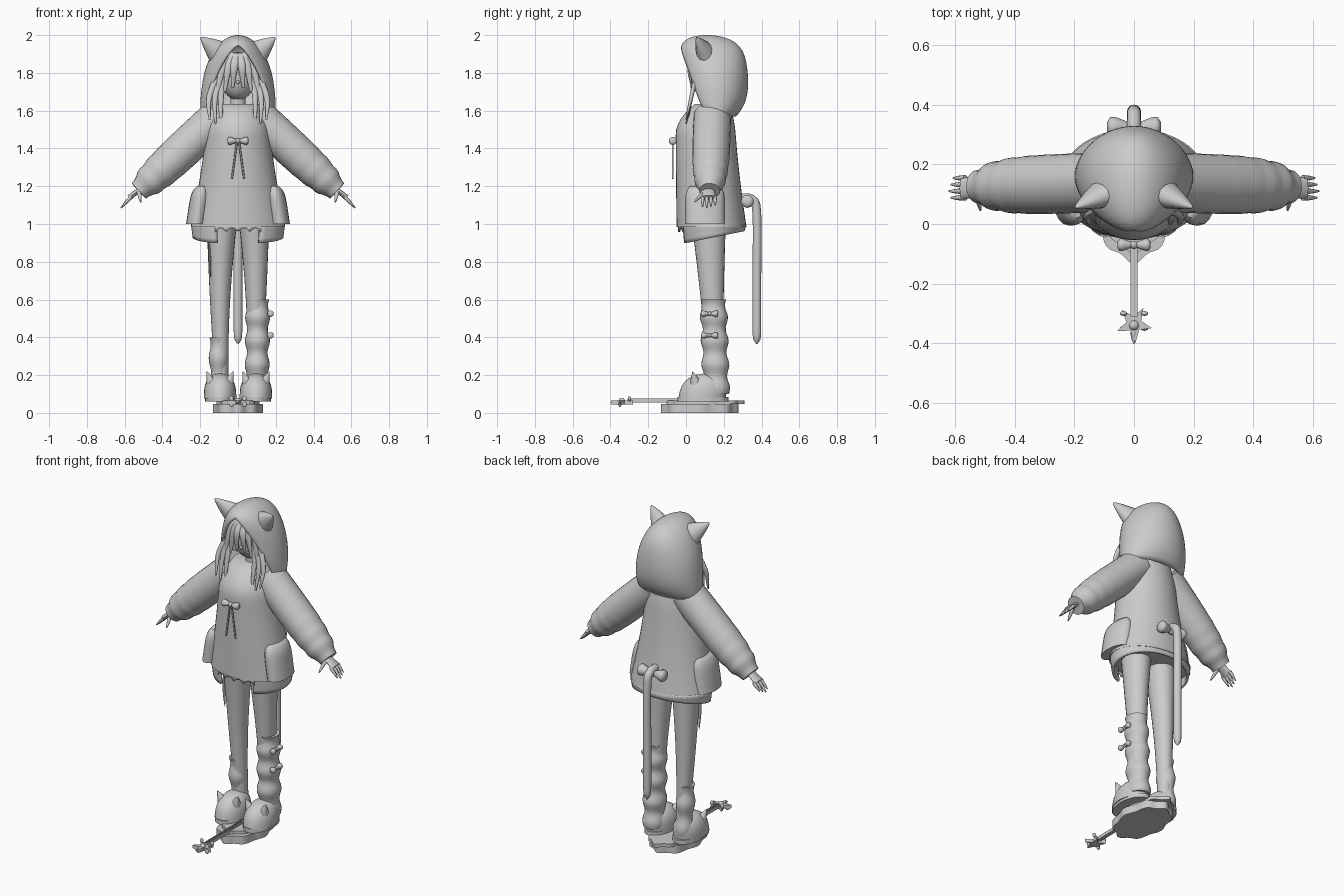
import bpy, bmesh, math
from math import sin, cos, pi, sqrt, radians
from mathutils import Vector

default_cube = bpy.data.objects.get("Cube")
if default_cube:
    bpy.data.objects.remove(default_cube)

grey = bpy.data.materials.new("plain grey")
grey.use_nodes = True
grey.diffuse_color = (.6, .6, .6, 1)
grey.node_tree.nodes["Principled BSDF"].inputs["Base Color"].default_value = grey.diffuse_color

SIDES = (("left", 1), ("right", -1))


def finish(name, bm, angle=50):
    bmesh.ops.remove_doubles(bm, verts=bm.verts, dist=.0004)
    bmesh.ops.recalc_face_normals(bm, faces=bm.faces)
    mesh = bpy.data.meshes.new(name)
    bm.to_mesh(mesh)
    bm.free()
    mesh.materials.append(grey)
    part = bpy.data.objects.new(name, mesh)
    bpy.context.collection.objects.link(part)
    for other in bpy.context.selected_objects:
        other.select_set(False)
    bpy.context.view_layer.objects.active = part
    part.select_set(True)
    bpy.ops.object.shade_smooth_by_angle(angle=radians(angle))
    return part


def skin(bm, rings, closed):
    for low, high in zip(rings, rings[1:]):
        for j in range(len(low) if closed else len(low) - 1):
            k = (j + 1) % len(low)
            bm.faces.new((low[j], low[k], high[k], high[j]))


def stack(name, section, levels=16, sides=32, mirror=1, gapped=False):
    """Horizontal ellipses; section(t) gives x, y, z, depth, width and a front gap angle."""
    bm = bmesh.new()
    rings = []
    for i in range(levels + 1):
        x, y, z, depth, width, gap = section(i / levels)
        ring = []
        for j in range(sides + 1 if gapped else sides):
            turn = gap + (2 * pi - 2 * gap) * j / sides
            ring.append(bm.verts.new((mirror * (x + width * sin(turn)), y - depth * cos(turn), z)))
        rings.append(ring)
    skin(bm, rings, not gapped)
    if not gapped:
        bm.faces.new(rings[0])
        bm.faces.new(rings[-1])
    return finish(name, bm)


def limb(name, points, radius, flat=1, mirror=1, steps=16, sides=12):
    """Sweep an ellipse along a smooth path; radius(t) sets its size."""
    points = [Vector(p) for p in points]
    spans = len(points) - 1

    def at(t):
        i = min(int(t * spans), spans - 1)
        f = t * spans - i
        a, b = points[i], points[i + 1]
        into = (b - points[i - 1]) / 2 if i else b - a
        away = (points[i + 2] - a) / 2 if i + 2 <= spans else b - a
        bend = f * (1 - f)
        return a.lerp(b, f * f * (3 - 2 * f)) + into * bend * (1 - f) - away * bend * f

    bm = bmesh.new()
    rings = []
    for i in range(steps + 1):
        t = i / steps
        along = (at(min(t + .01, 1)) - at(max(t - .01, 0))).normalized()
        guide = Vector((0, 1, 0)) if abs(along.y) < .8 else Vector((0, 0, 1))
        u = (guide - along * guide.dot(along)).normalized()
        v = u.cross(along)
        ring = []
        for j in range(sides):
            turn = 2 * pi * j / sides
            p = at(t) + radius(t) * (u * cos(turn) + v * flat * sin(turn))
            ring.append(bm.verts.new((p.x * mirror, p.y, p.z)))
        rings.append(ring)
    skin(bm, rings, True)
    bm.faces.new(rings[0])
    bm.faces.new(rings[-1])
    return finish(name, bm)


def ball(name, centre, size):
    bm = bmesh.new()
    bmesh.ops.create_uvsphere(bm, u_segments=24, v_segments=14, radius=1)
    bmesh.ops.scale(bm, vec=size, verts=bm.verts)
    bmesh.ops.translate(bm, vec=centre, verts=bm.verts)
    return finish(name, bm)


def plate(name, outline, bottom, top):
    bm = bmesh.new()
    face = bm.faces.new([bm.verts.new((x, y, bottom)) for x, y in outline])
    raised = bmesh.ops.extrude_face_region(bm, geom=[face])["geom"]
    verts = [g for g in raised if isinstance(g, bmesh.types.BMVert)]
    bmesh.ops.translate(bm, vec=(0, 0, top - bottom), verts=verts)
    return finish(name, bm, 30)


def bow(name, centre, size, along):
    centre, along = Vector(centre), Vector(along) * size
    for side, s in SIDES:
        limb(f"{name}_{side}_loop", [centre, centre + along * s],
             lambda t: size * (.1 + .4 * t * sqrt(1.05 - t ** 6)), steps=10)
    ball(f"{name}_knot", centre, [size / 4] * 3)


def thicken(part, amount):
    cloth = part.modifiers.new("cloth", "SOLIDIFY")
    cloth.thickness = amount
    cloth.offset = -1


def taper(start, end=.003):
    return lambda t: start + (end - start) * t * t


# Hood with a pointed front opening
def hood(s):
    t = sin(s * pi / 2)
    depth = .175 * sqrt(1 - t ** 10) * (1 - .4 * (1 - t) ** 6)
    gap = radians(62) * sqrt(max(0, 1 - t / .87))
    return 0, .16 - .05 * t ** 3, 1.57 + .43 * t, depth, .2 * sqrt(1 - t ** 2.5), gap


thicken(stack("hood", hood, 32, 40, gapped=True), .012)

# Head and neck
ball("head", (0, .13, 1.77), (.09, .1, .115))
ball("nose", (0, .03, 1.75), (.01, .01, .01))
ball("hair_cap", (0, .15, 1.81), (.11, .12, .1))
limb("neck", [(0, .14, 1.55), (0, .14, 1.7)], lambda t: .04)


# Coat flaring to the hem, then the open lower band
def coat(t):
    flare, slope = (1 - t) ** 1.5, max(0, 4 * t - 3) ** 2
    return (0, .1 + .035 * flare + .04 * slope, .985 + .65 * t,
            (.155 + .03 * flare) * (1 - .4 * slope), (.16 + .09 * flare) * (1 - .3 * slope), 0)


def band(t):
    return 0, .14, .9 + .1 * t, .17 + .01 * t, .24 + .01 * t, radians(28)


stack("coat", coat, 24, 40)
coat_band = stack("coat_band", band, 4, 36, gapped=True)
for vert in coat_band.data.vertices:
    vert.co.z += 2 * max(vert.co.y, 0) * (1 - vert.co.z)
thicken(coat_band, .015)

# Scalloped front hem
bm = bmesh.new()
strips = []
for i in range(37):
    turn = radians(i * 5 / 3 - 30)
    x, y = .246 * sin(turn), .135 - .178 * cos(turn)
    strips.append([bm.verts.new((x, y, z)) for z in (.958 + .02 * abs(sin(i * pi / 9)), 1)])
skin(bm, strips, False)
thicken(finish("front_hem", bm), .006)

bow("drawstring_bow", (0, -.07, 1.44), .055, (1, 0, 0))

for side, s in SIDES:
    # Hood ears
    limb(f"{side}_hood_ear", [(.08, .11, 1.89), (.197, .055, 1.987)], lambda t: .055 * (1 - t) ** .8 + .002, 1.4, s)

    # Fringe and long side locks
    for i in range(3):
        x = .02 + .03 * i
        limb(f"{side}_fringe_{i}", [(x / 3, .05, 1.9), (x, .01 + x / 3, 1.83), (x * 1.4, .03, 1.72 - .02 * i)],
             taper(.012), 2, s)
        limb(f"{side}_side_lock_{i}", [(.07, .07, 1.85), (x + .07, .03, 1.68), (.07 + x, 0, 1.51 + .02 * i)],
             taper(.013), 1.5, s)

    # Drawstring cords
    limb(f"{side}_cord", [(.005, -.07, 1.44), (.032, -.07, 1.24)], lambda t: .005, 1, s)

    # Side pockets
    stack(f"{side}_pocket", lambda t: (.22 - .03 * t, .1, 1 + .2 * t, .105 * (1 - t ** 8 / 4),
                                       .055 * (1 - t ** 8 / 2), 0), 12, 20, s)

    # Sleeve with gathered cuff
    limb(f"{side}_sleeve", [(.1, .14, 1.57), (.525, .125, 1.175)],
         lambda t: .1 * sqrt(1 - .75 * t ** 5) + .006 * t ** 4 * sin(45 * t), 1, s, 28, 24)

    # Hand
    limb(f"{side}_palm", [(.5, .12, 1.2), (.575, .12, 1.14)], lambda t: .026 + .012 * t, .4, s)
    for i in range(4):
        y, reach = .088 + .022 * i, .055 - .007 * abs(i - 1)
        limb(f"{side}_finger_{i}", [(.565, y, 1.145), (.565 + reach, y, 1.145 - reach * 1.1)], taper(.01), 1, s, 6, 8)
    limb(f"{side}_thumb", [(.525, .1, 1.175), (.515, .045, 1.115)], taper(.012), 1, s, 6, 8)

    # Leg
    def leg(t):
        radius = .036 + .045 * (1 - t) ** 1.5
        return .085 + .01 * sin(pi * t), .12 + .04 * t, 1.02 - .9 * t, radius * 1.13, radius, 0

    stack(f"{side}_leg", leg, 18, 24, s)

    # Slipper on a sole, with two little ears
    stack(f"{side}_sole", lambda t: (.095, .09, .06 + .025 * t, .135, .08, 0), 2, 24, s)

    def slipper(t):
        dome = sqrt(1 - t ** 3)
        return .095, .085 + .02 * t, .075 + .135 * t, .125 * dome, .086 * dome, 0

    stack(f"{side}_slipper", slipper, 16, 24, s)
    for place, k in (("outer", 1), ("inner", -1)):
        limb(f"{side}_slipper_{place}_ear", [(.095 + k * .045, .05, .16), (.095 + k * .07, .035, .218)],
             lambda t: .028 * (1 - t) + .002, 1, s)

    # Tuning pegs
    for i in range(2):
        ball(f"{side}_tuning_peg_{i}", (s * .035, -.3 - .05 * i, .075 - .03 * i), (.012, .008, .014))


# Long slouched warmer on the left, short sock on the right
def slouch(top, girth, folds):
    def section(t):
        radius = girth + .006 * sin(2 * pi * folds * t)
        return .1 + .005 * t, .16 - .015 * t, .1 + (top - .1) * t, radius * 1.12, radius, 0
    return section


stack("left_leg_warmer", slouch(.6, .06, 4), 40, 24)
stack("right_sock", slouch(.4, .046, 2), 24, 24, -1)
for i in range(2):
    bow(f"warmer_bow_{i}", (.172, .125, .41 + .115 * i), .045, (0, 1, 0))

# Ribbon hanging beside the right thigh
limb("thigh_ribbon", [(-.155, .08, .93), (-.145, .08, .72)], lambda t: .002 + .01 * sin(pi * t), .5)

# Tail and its bow
limb("tail", [(0, .27, 1.14), (0, .35, 1.13), (0, .375, 1.05), (0, .375, .7), (0, .375, .365)],
     lambda t: .023 * sqrt(1.02 - t ** 60), 1, 1, 60, 16)
bow("tail_bow", (0, .325, 1.12), .09, (1, 0, 0))


# Guitar lying under the feet: scalloped body, top plate, neck and strings
def bar(middle, half):
    return [(middle - half, .1), (middle - half, -.31), (middle + half, -.31), (middle + half, .1)]


outline = []
for i in range(72):
    turn = i * pi / 36
    swell = 1 + .05 * cos(8 * turn)
    outline.append((.127 * swell * cos(turn), .073 + .196 * swell * sin(turn)))
plate("guitar_body", outline, 0, .048)
plate("guitar_top", [(x * .85, y + .03) for x, y in outline], .046, .066)
plate("guitar_neck", bar(0, .012), .055, .074)
for i in range(4):
    plate(f"string_{i}", bar(.005 * (i - 1.5), .001), .073, .077)

# Star-shaped guitar head with a knob and tip
star = []
for i in range(10):
    turn, reach = .4 + i * pi / 5, (.026, .062)[i % 2]
    star.append((reach * cos(turn), reach * sin(turn) - .335))
plate("guitar_head", star, .045, .065)
ball("guitar_head_knob", (0, -.34, .065), (.016, .016, .014))
limb("guitar_head_tip", [(0, -.36, .055), (0, -.4, .055)], taper(.012))
